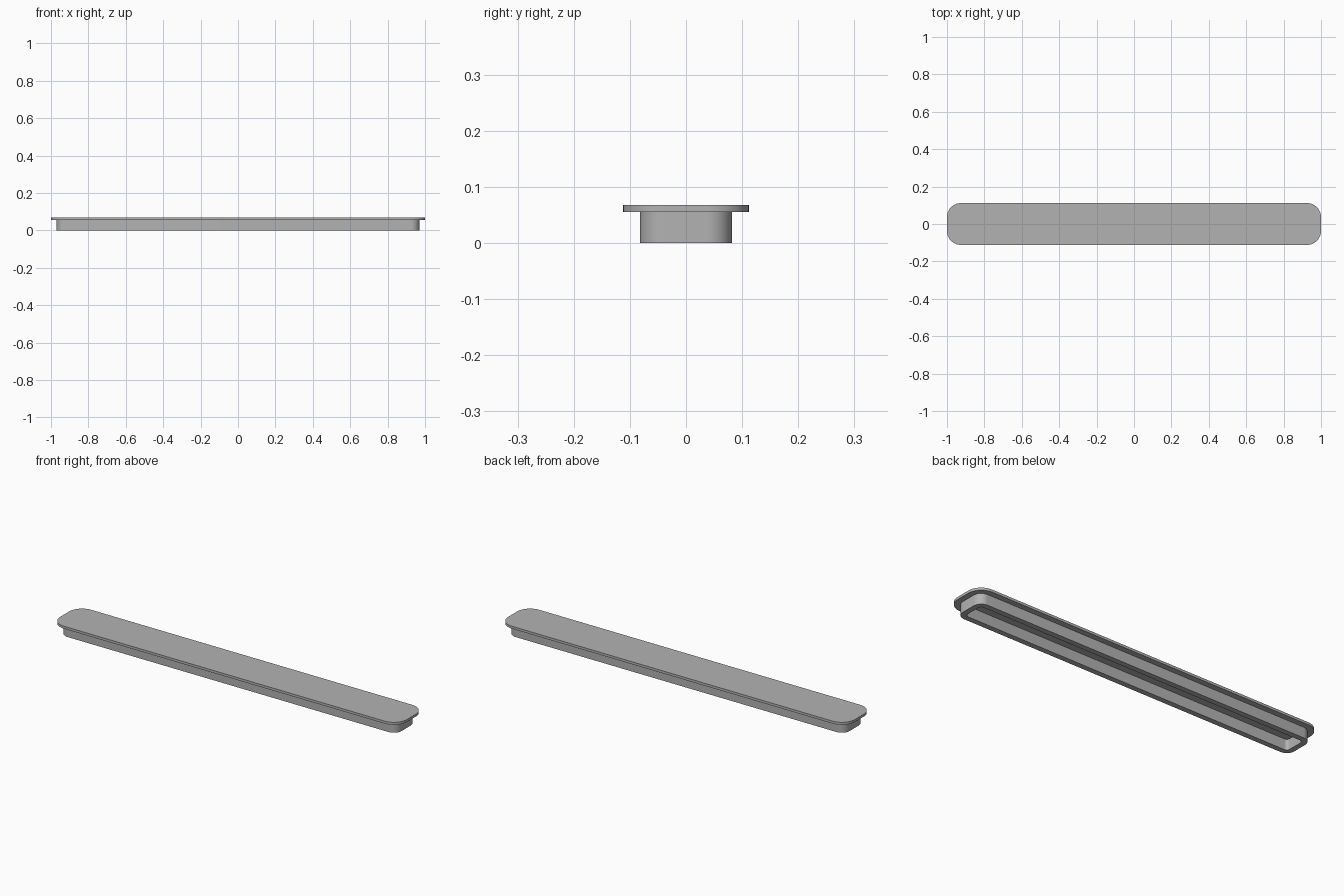
import bpy
import bmesh
from math import cos, sin, pi, radians

default_cube = bpy.data.objects.get("Cube")
if default_cube:
    bpy.data.objects.remove(default_cube, do_unlink=True)

HALF_LENGTH, HALF_WIDTH, CORNER = 1.0, 0.112, 0.075
LIP, WALL = 0.03, 0.028
PLATE_BOTTOM, PLATE_TOP = 0.055, 0.068
CORNER_STEPS = 12

grey = bpy.data.materials.new("plain_grey")
grey.use_nodes = True
colour = (0.45, 0.45, 0.45, 1)
grey.diffuse_color = colour
grey.node_tree.nodes["Principled BSDF"].inputs["Base Color"].default_value = colour


def outline(bm, inset, z):
    """Rounded rectangle loop, inset evenly from the plate edge."""
    r = CORNER - inset
    cx, cy = HALF_LENGTH - CORNER, HALF_WIDTH - CORNER
    loop = []
    for quarter, (sx, sy) in enumerate([(1, 1), (-1, 1), (-1, -1), (1, -1)]):
        for i in range(CORNER_STEPS + 1):
            a = (quarter + i / CORNER_STEPS) * pi / 2
            loop.append(bm.verts.new((sx * cx + r * cos(a), sy * cy + r * sin(a), z)))
    return loop


def finish(bm, name):
    bmesh.ops.recalc_face_normals(bm, faces=bm.faces)
    mesh = bpy.data.meshes.new(name)
    bm.to_mesh(mesh)
    bm.free()
    mesh.materials.append(grey)
    obj = bpy.data.objects.new(name, mesh)
    bpy.context.collection.objects.link(obj)
    bpy.ops.object.select_all(action="DESELECT")
    obj.select_set(True)
    bpy.context.view_layer.objects.active = obj
    bpy.ops.object.shade_smooth_by_angle(angle=radians(30))


# Cover: cavity ceiling, inner wall, rim, outer wall, lip and top plate
bm = bmesh.new()
sections = [
    (LIP + WALL, PLATE_BOTTOM),
    (LIP + WALL, 0),
    (LIP, 0),
    (LIP, PLATE_BOTTOM),
    (0, PLATE_BOTTOM),
    (0, PLATE_TOP),
]
loops = [outline(bm, inset, z) for inset, z in sections]
for a, b in zip(loops, loops[1:]):
    for i in range(len(a)):
        j = (i + 1) % len(a)
        bm.faces.new((a[i], a[j], b[j], b[i]))
bm.faces.new(loops[0])
bm.faces.new(loops[-1])
finish(bm, "hollow_cover")
